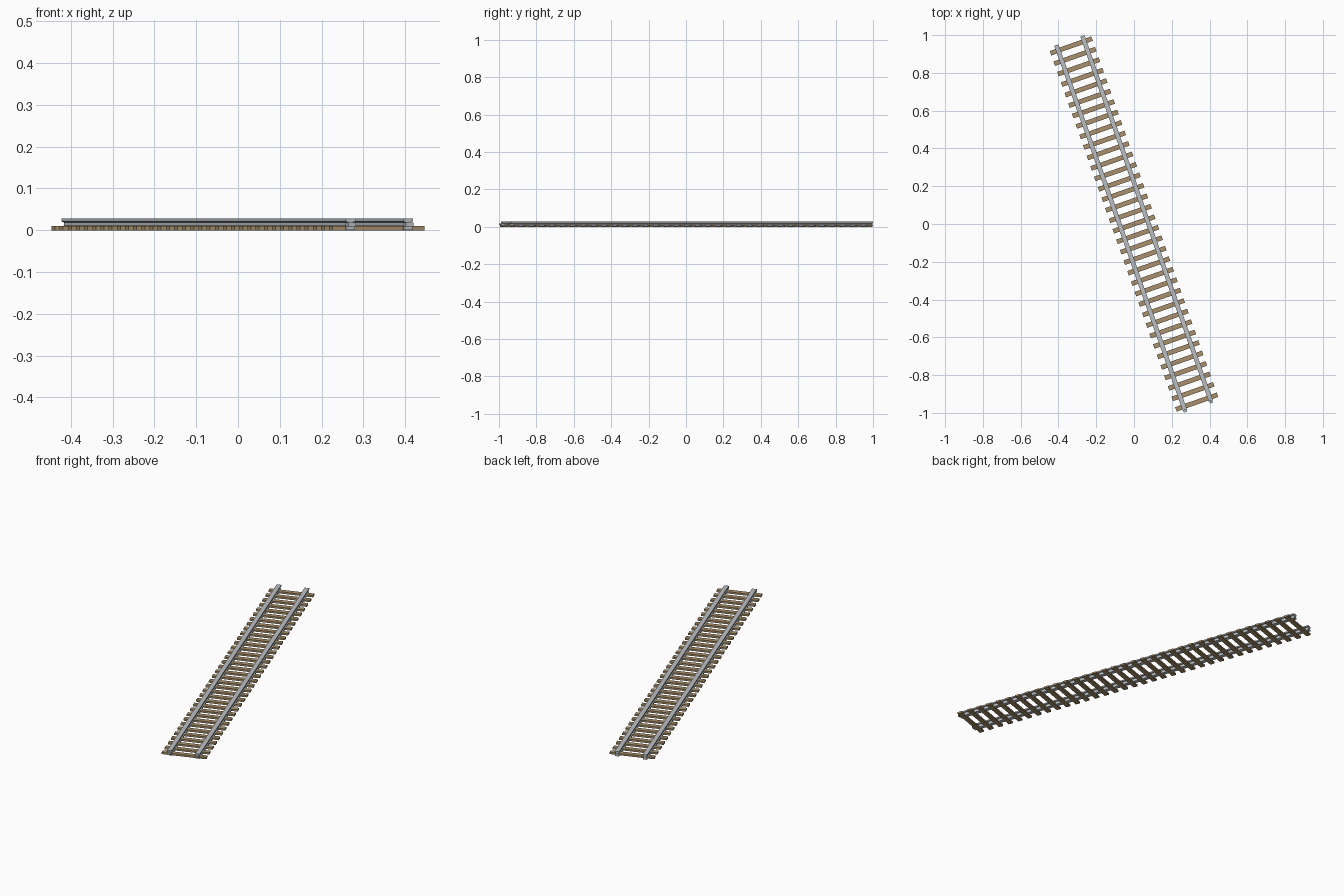
import bpy, bmesh
from mathutils import Matrix
from math import radians

if "Cube" in bpy.data.objects:
    bpy.data.objects.remove(bpy.data.objects["Cube"])

TURN = Matrix.Rotation(radians(19.4), 4, 'Z')   # track lies diagonally
GAUGE = 0.146
FRONT, BACK = -1.018, 1.030


def material(name, color):
    m = bpy.data.materials.new(name)
    m.diffuse_color = color
    m.use_nodes = True
    m.node_tree.nodes["Principled BSDF"].inputs["Base Color"].default_value = m.diffuse_color
    return m


def finish(name, bm, mat):
    bmesh.ops.recalc_face_normals(bm, faces=bm.faces)
    bm.transform(TURN)
    me = bpy.data.meshes.new(name)
    bm.to_mesh(me)
    bm.free()
    me.materials.append(mat)
    ob = bpy.data.objects.new(name, me)
    bpy.context.collection.objects.link(ob)
    return ob


def extrude_profile(name, half, x, y0, y1, mat):
    """Mirror a half profile of (x, z) points and sweep it along the track."""
    profile = half + [(-px, pz) for px, pz in reversed(half)]
    bm = bmesh.new()
    face = bm.faces.new([bm.verts.new((x + px, y0, pz)) for px, pz in profile])
    out = bmesh.ops.extrude_face_region(bm, geom=[face])
    verts = [g for g in out['geom'] if isinstance(g, bmesh.types.BMVert)]
    bmesh.ops.translate(bm, vec=(0, y1 - y0, 0), verts=verts)
    return finish(name, bm, mat)


wood = material("wood", (0.40, 0.28, 0.15, 1))
steel = material("steel", (0.50, 0.52, 0.54, 1))

# Rail cross-section: foot, narrow web, wide head
rail_half = [(0.011, 0.001), (0.011, 0.009), (0.006, 0.011),
             (0.006, 0.019), (0.012, 0.021), (0.012, 0.028)]
joiner_half = [(0.009, 0.009), (0.009, 0.019)]

for side, label in ((-1, "left"), (1, "right")):
    x = side * GAUGE / 2
    extrude_profile(label + "_rail", rail_half, x, FRONT, BACK, steel)
    # Short tongue sticking out of the front end
    extrude_profile(label + "_rail_joiner", joiner_half, x,
                    FRONT - 0.012, FRONT + 0.012, steel)

# Wooden crossties
COUNT, STEP = 35, 0.0588
for i in range(COUNT):
    y = (i - (COUNT - 1) / 2) * STEP
    extrude_profile("crosstie_%02d" % (i + 1), [(0.1165, 0.0), (0.1165, 0.0098)],
                    0, y - 0.0125, y + 0.0125, wood)
